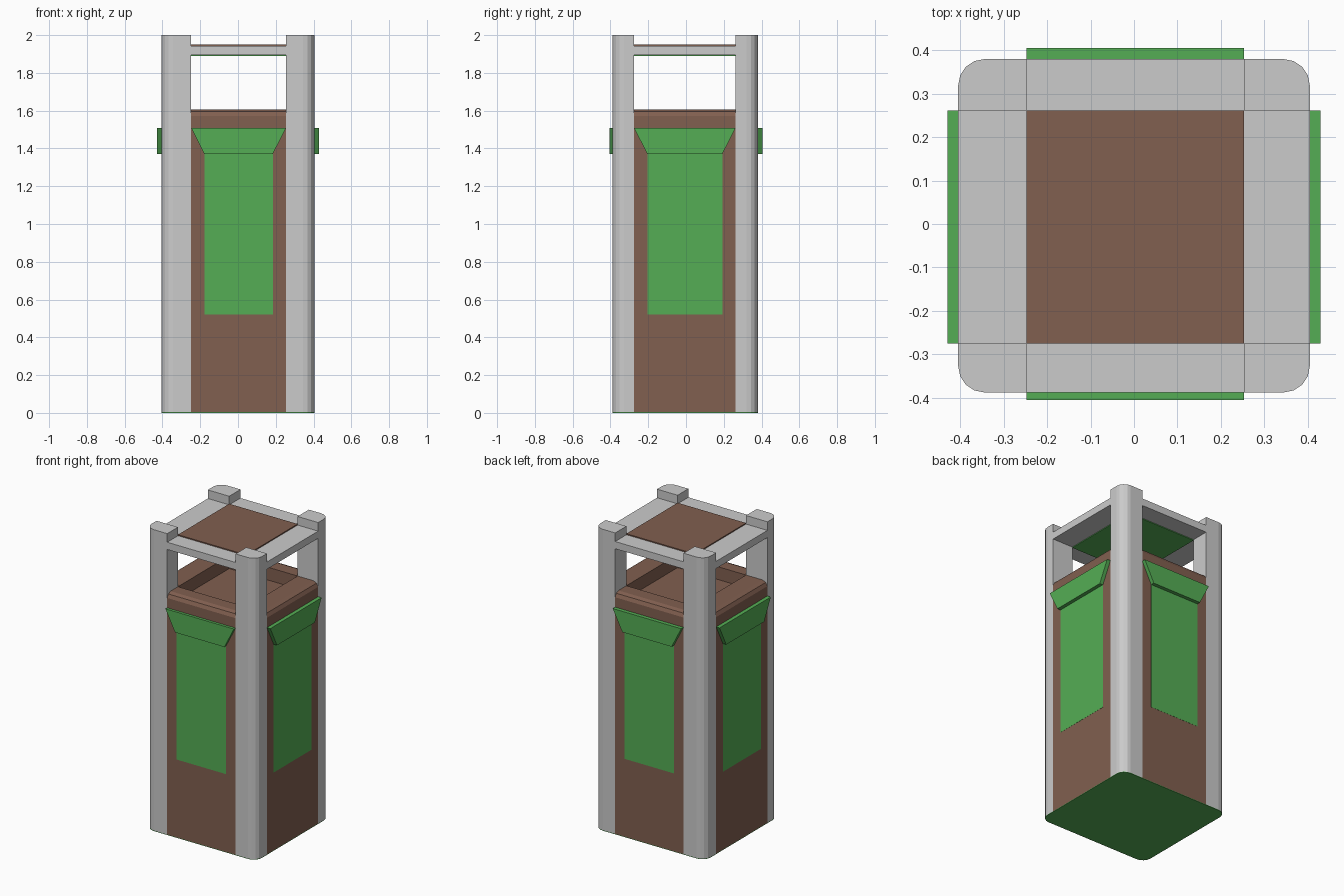
import bpy, bmesh, math

if "Cube" in bpy.data.objects:
    bpy.data.objects.remove(bpy.data.objects["Cube"])

X0, X1, Y0, Y1 = -0.405, 0.405, -0.388, 0.38      # outer footprint
IX0, IX1, IY0, IY1 = -0.248, 0.254, -0.275, 0.262  # inner edges of the posts
FLOOR, RIM = 1.52, 1.605


def material(name, rgb):
    m = bpy.data.materials.new(name)
    m.diffuse_color = (*rgb, 1)
    m.use_nodes = True
    m.node_tree.nodes["Principled BSDF"].inputs["Base Color"].default_value = m.diffuse_color
    return m


BROWN = material("brown", (0.22, 0.115, 0.08))
GREEN = material("green", (0.09, 0.42, 0.09))


def prism(name, pts, a, b, place, mat=None):
    """Extrude a 2D outline from a to b; place(u, v, w) maps it into space."""
    bm = bmesh.new()
    lo = [bm.verts.new(place(u, v, a)) for u, v in pts]
    hi = [bm.verts.new(place(u, v, b)) for u, v in pts]
    n = len(pts)
    bm.faces.new(lo[::-1])
    bm.faces.new(hi)
    for i in range(n):
        j = (i + 1) % n
        bm.faces.new((lo[i], lo[j], hi[j], hi[i]))
    bmesh.ops.recalc_face_normals(bm, faces=bm.faces[:])
    me = bpy.data.meshes.new(name)
    bm.to_mesh(me)
    bm.free()
    ob = bpy.data.objects.new(name, me)
    bpy.context.collection.objects.link(ob)
    if mat:
        me.materials.append(mat)
    return ob


def upright(u, v, w):
    return (u, v, w)


def rect(x0, x1, y0, y1):
    return [(x0, y0), (x1, y0), (x1, y1), (x0, y1)]


def corner(sx, sy, r=0.06, n=4):
    """Points of a rounded footprint corner, from the x side to the y side."""
    cx = X1 - r if sx > 0 else X0 + r
    cy = Y1 - r if sy > 0 else Y0 + r
    angles = [math.pi / 2 * i / n for i in range(n + 1)]
    return [(cx + sx * r * math.cos(t), cy + sy * r * math.sin(t)) for t in angles]


# Base plate with rounded corners
outline = corner(1, 1) + corner(-1, 1)[::-1] + corner(-1, -1) + corner(1, -1)[::-1]
prism("base_plate", outline, 0, 0.004, upright, GREEN)

# Four corner posts
for sx in (-1, 1):
    for sy in (-1, 1):
        ix, ox = (IX1, X1) if sx > 0 else (IX0, X0)
        iy, oy = (IY1, Y1) if sy > 0 else (IY0, Y0)
        pts = [(ix, iy), (ox, iy)] + corner(sx, sy) + [(ix, oy)]
        prism("corner_post", pts, 0.004, 2.0, upright)

# Cross-shaped bin body filling the space between the posts
cross = [(IX0, Y0), (IX1, Y0), (IX1, IY0), (X1, IY0), (X1, IY1), (IX1, IY1),
         (IX1, Y1), (IX0, Y1), (IX0, IY1), (X0, IY1), (X0, IY0), (IX0, IY0)]
prism("bin_body", cross, 0.004, FLOOR, upright, BROWN)

# Per side: along-range, inner and outer position, outward sign, runs along x?
SIDES = [("front", IX0, IX1, IY0, Y0, -1, True), ("back", IX0, IX1, IY1, Y1, 1, True),
         ("left", IY0, IY1, IX0, X0, -1, False), ("right", IY0, IY1, IX1, X1, 1, False)]

for side, a, b, inner, outer, s, along_x in SIDES:
    def across(u, v, w):
        return (w, u, v) if along_x else (u, w, v)

    def facing(u, v, w):
        return (u, w, v) if along_x else (w, u, v)

    # Rim around the recessed top, rounded on the outside
    rim = [(inner, FLOOR), (inner, RIM), (outer - s * 0.035, RIM),
           (outer - s * 0.012, RIM - 0.01), (outer, RIM - 0.032), (outer, FLOOR)]
    prism(side + "_rim", rim, a, b, across, BROWN)

    # Flush panel and the flared plate above it
    m = 0.07
    prism(side + "_panel", rect(a + m, b - m, 0.52, 1.37),
          outer - s * 0.01, outer + s * 0.001, facing, GREEN)
    flap = [(a + m, 1.37), (b - m, 1.37), (b, 1.508), (a, 1.508)]
    out = 0.018 if side == "front" else 0.025
    prism(side + "_flap", flap, outer, outer + s * out, facing, GREEN)

    # Roof frame bar between two posts
    bar = [(inner, 1.895), (inner, 1.943), (outer, 1.943), (outer, 1.895)]
    prism(side + "_roof_bar", bar, a, b, across)

# Roof panel: brown above, green below
prism("roof_panel", rect(IX0, IX1, IY0, IY1), 1.895, 1.95, upright, BROWN)
prism("roof_underside", rect(IX0, IX1, IY0, IY1), 1.89, 1.895, upright, GREEN)
